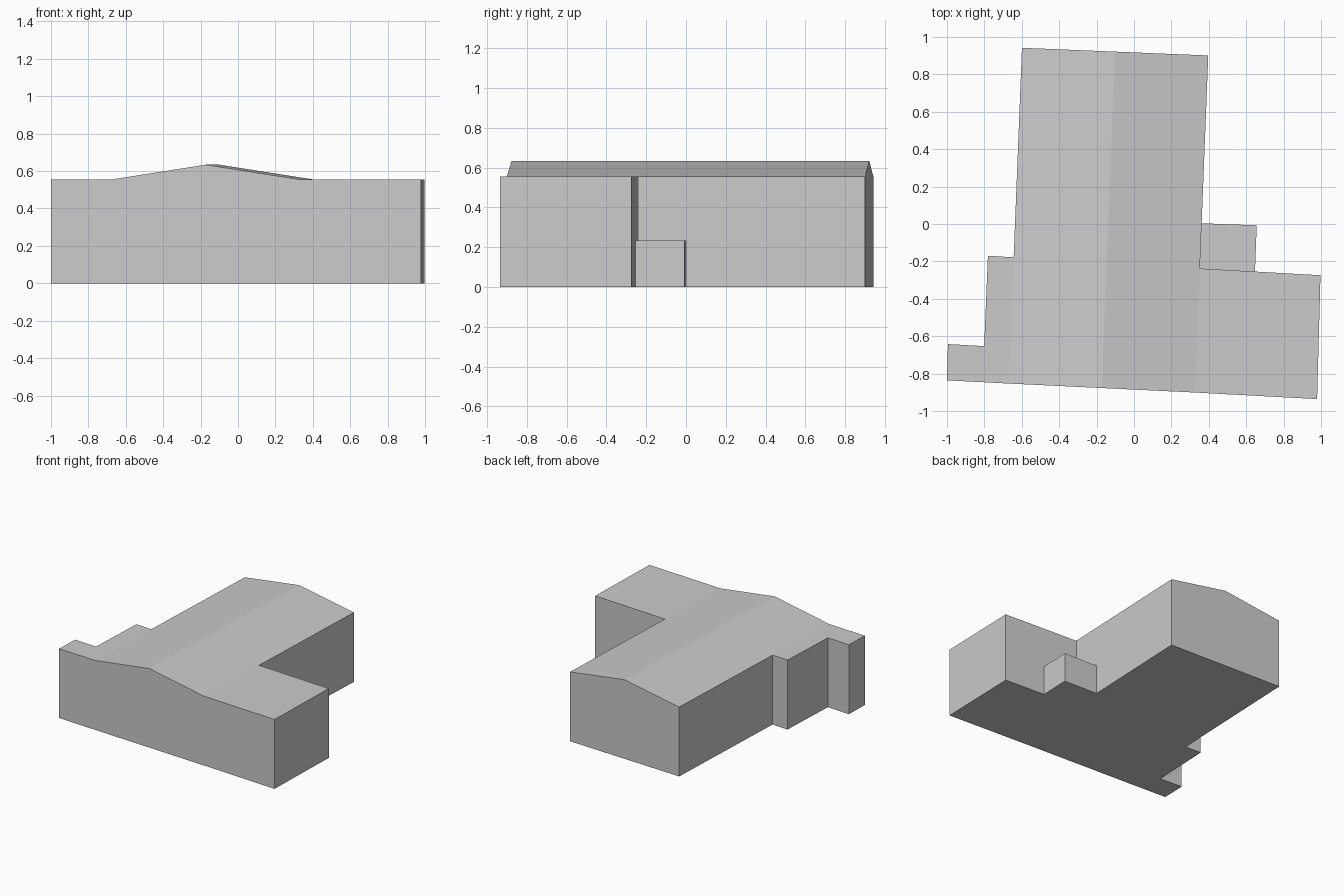
import bpy
import bmesh
from mathutils import Vector

cube = bpy.data.objects.get("Cube")
if cube:
    bpy.data.objects.remove(cube, do_unlink=True)

EAVE, RIDGE, ANNEX_TOP = 0.556, 0.634, 0.235

plaster = bpy.data.materials.new("light_grey")
plaster.use_nodes = True
plaster.diffuse_color = (0.6, 0.6, 0.6, 1)
plaster.node_tree.nodes["Principled BSDF"].inputs["Base Color"].default_value = (0.6, 0.6, 0.6, 1)


def build(name, bm):
    bmesh.ops.recalc_face_normals(bm, faces=bm.faces[:])
    mesh = bpy.data.meshes.new(name)
    bm.to_mesh(mesh)
    bm.free()
    mesh.materials.append(plaster)
    obj = bpy.data.objects.new(name, mesh)
    bpy.context.collection.objects.link(obj)
    return obj


def block(name, outline, height, shared_walls=1):
    """Upright block; its last outline edges adjoin other parts and get no wall."""
    bm = bmesh.new()
    low = [bm.verts.new((p[0], p[1], 0)) for p in outline]
    high = [bm.verts.new((p[0], p[1], height)) for p in outline]
    bm.faces.new(low[::-1])
    bm.faces.new(high)
    n = len(outline)
    for i in range(n - shared_walls):
        j = (i + 1) % n
        bm.faces.new((low[i], low[j], high[j], high[i]))
    return build(name, bm)


# Hall corners in plan
front_left, front_right = Vector((0.326, -0.901)), Vector((-0.67, -0.853))
back_left, back_right = Vector((0.397, 0.901)), Vector((-0.599, 0.942))


def on_left(t):
    return front_left.lerp(back_left, t)


def on_right(t):
    return front_right.lerp(back_right, t)


# Gabled hall: gable profile joined front to back
def gable(bm, a, b):
    mid = (a + b) / 2
    points = [(a, 0), (a, EAVE), (mid, RIDGE), (b, EAVE), (b, 0)]
    return [bm.verts.new((p.x, p.y, z)) for p, z in points]


bm = bmesh.new()
front = gable(bm, front_right, front_left)
back = gable(bm, back_right, back_left)
bm.faces.new(front)
bm.faces.new(back[::-1])
for i in range(5):
    j = (i + 1) % 5
    bm.faces.new((front[i], back[i], back[j], front[j]))
build("gabled_hall", bm)

# Flat-roofed wings on both sides
wing_inner = on_left(0.368)
wing_corner = Vector((0.997, -0.274))
block("left_wing", [front_left, (0.979, -0.936), wing_corner, wing_inner], EAVE)
block("right_wing", [on_right(0.376), (-0.781, -0.17), (-0.801, -0.653),
                     (-0.995, -0.642), (-1.0, -0.836), front_right], EAVE)

# Low annex in the corner between hall and left wing
block("low_annex", [wing_inner.lerp(wing_corner, 0.457), (0.656, -0.007),
                    on_left(0.502), wing_inner], ANNEX_TOP, shared_walls=2)
